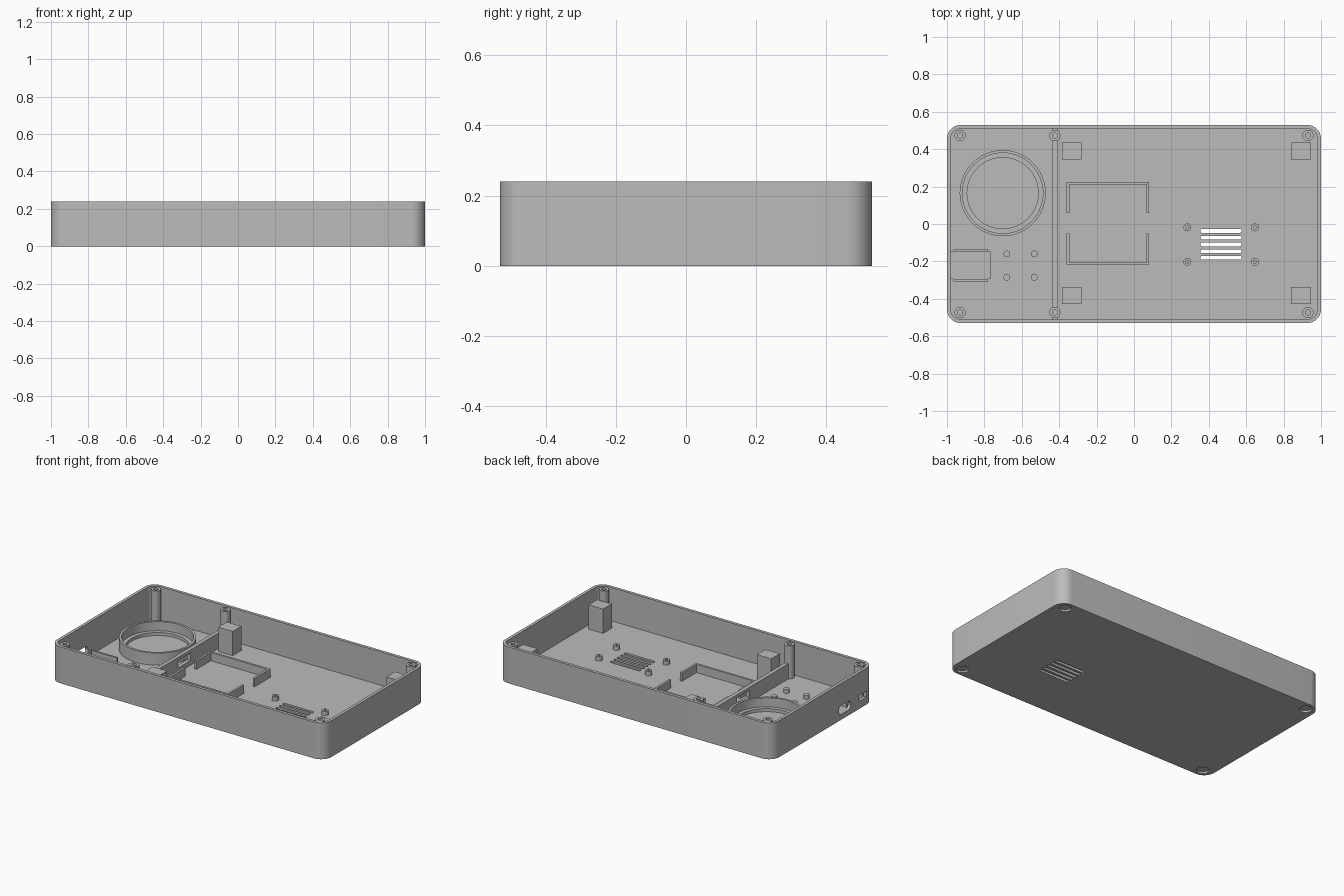
import bpy, bmesh, math
from mathutils import Vector

if "Cube" in bpy.data.objects:
    bpy.data.objects.remove(bpy.data.objects["Cube"])

grey = bpy.data.materials.new("plain_grey")
grey.use_nodes = True
GREY = (0.5, 0.5, 0.5, 1)
grey.diffuse_color = GREY
grey.node_tree.nodes["Principled BSDF"].inputs["Base Color"].default_value = GREY

HEIGHT, FLOOR, WALL = 0.24, 0.02, 0.02
HX, HY = 1.0, 0.53


def finish(name, bm, smooth=True):
    bmesh.ops.recalc_face_normals(bm, faces=bm.faces)
    mesh = bpy.data.meshes.new(name)
    bm.to_mesh(mesh)
    bm.free()
    mesh.materials.append(grey)
    ob = bpy.data.objects.new(name, mesh)
    bpy.context.collection.objects.link(ob)
    if smooth:
        shade(ob)
    return ob


def shade(ob):
    bpy.ops.object.select_all(action='DESELECT')
    ob.select_set(True)
    bpy.context.view_layer.objects.active = ob
    bpy.ops.object.shade_smooth_by_angle(angle=math.radians(30))


def prism(name, pts, depth):
    """Extrude a closed outline of 3D points along a vector."""
    bm = bmesh.new()
    face = bm.faces.new([bm.verts.new(p) for p in pts])
    top = bmesh.ops.extrude_face_region(bm, geom=[face])["geom"]
    verts = [g for g in top if isinstance(g, bmesh.types.BMVert)]
    bmesh.ops.translate(bm, verts=verts, vec=Vector(depth))
    return finish(name, bm, False)


def rounded(hx, hy, r, steps=8):
    """Outline of a rounded rectangle around the origin."""
    pts = []
    for q, (sx, sy) in enumerate([(1, 1), (-1, 1), (-1, -1), (1, -1)]):
        for i in range(steps + 1):
            a = math.pi / 2 * (q + i / steps)
            pts.append((sx * (hx - r) + r * math.cos(a), sy * (hy - r) + r * math.sin(a)))
    return pts


def box(name, x0, x1, y0, y1, z0, z1):
    pts = [(x0, y0, z0), (x1, y0, z0), (x1, y1, z0), (x0, y1, z0)]
    return prism(name, pts, (0, 0, z1 - z0))


def lathe(name, x, y, profile, steps=32):
    """Spin a radius/height profile round a vertical axis."""
    bm = bmesh.new()
    verts = [bm.verts.new((r, 0, z)) for r, z in profile]
    edges = [bm.edges.new(pair) for pair in zip(verts, verts[1:])]
    bmesh.ops.spin(bm, geom=verts + edges, cent=(0, 0, 0), axis=(0, 0, 1),
                   angle=math.tau, steps=steps, use_duplicate=False)
    bmesh.ops.remove_doubles(bm, verts=bm.verts, dist=1e-5)
    bmesh.ops.translate(bm, verts=bm.verts, vec=(x, y, 0))
    return finish(name, bm)


def cut(ob, cutters):
    """Subtract the cutters from a part, then discard them."""
    for c in cutters:
        mod = ob.modifiers.new("cut", 'BOOLEAN')
        mod.operation, mod.solver, mod.object = 'DIFFERENCE', 'EXACT', c
    deps = bpy.context.evaluated_depsgraph_get()
    ob.data = bpy.data.meshes.new_from_object(ob.evaluated_get(deps))
    ob.modifiers.clear()
    for c in cutters:
        bpy.data.objects.remove(c)
    shade(ob)


# Case: rounded tray
case = prism("case", [(x, y, 0) for x, y in rounded(HX, HY, 0.075)], (0, 0, HEIGHT))
cutters = [prism("cavity_cutter",
                 [(x, y, FLOOR) for x, y in rounded(HX - WALL, HY - WALL, 0.055)],
                 (0, 0, HEIGHT))]
# Speaker vents through the floor
for i in range(5):
    y = -0.037 - 0.036 * i
    cutters.append(prism("vent_cutter", [(px + 0.465, py + y, -0.05) for px, py in
                                         rounded(0.11, 0.01, 0.008, 3)], (0, 0, 0.1)))
# Shallow foot recesses underneath
for sx in (-1, 1):
    for sy in (-1, 1):
        cutters.append(lathe("recess_cutter", sx * 0.93, sy * 0.473,
                             [(0, -0.02), (0.038, -0.02), (0.038, 0.012), (0, 0.012)]))
# Connector slot and switch opening in the end wall
cutters.append(prism("slot_cutter", [(-1.05, py - 0.225, pz + 0.065) for py, pz in
                                     rounded(0.062, 0.03, 0.029)], (0.1, 0, 0)))
cutters.append(box("switch_cutter", -1.05, -0.95, -0.45, -0.375, 0.05, 0.09))
cut(case, cutters)

# Divider with a cable window
divider = box("divider", -0.435, -0.41, -0.512, 0.512, FLOOR - 0.005, 0.12)
cut(divider, [box("window_cutter", -0.5, -0.35, -0.04, 0.09, 0.05, 0.1)])

# Screw posts with blind holes
for x in (-0.93, -0.423, 0.93):
    for sy in (-1, 1):
        lathe("screw_post", x, sy * 0.473,
              [(0, 0.12), (0.014, 0.12), (0.014, 0.237), (0.03, 0.237), (0.03, 0.018), (0, 0.018)])

# Round holder: tall rim with an inner ledge
lathe("round_holder", -0.702, 0.165,
      [(0.19, 0.018), (0.19, 0.04), (0.215, 0.04), (0.215, 0.1),
       (0.23, 0.1), (0.23, 0.018)], 64)

# Support blocks
for x0 in (-0.385, 0.84):
    for y0 in (-0.427, 0.345):
        box("support_block", x0, x0 + 0.105, y0, y0 + 0.09, FLOOR - 0.005, 0.18)

# Pair of U-shaped retaining brackets
T = 0.014
for name, outer, end in (("rear_bracket", 0.225, 0.06), ("front_bracket", -0.217, -0.052)):
    s = math.copysign(T, outer)
    outline = [(-0.36, end), (-0.36, outer), (0.08, outer), (0.08, end),
               (0.08 - T, end), (0.08 - T, outer - s), (-0.36 + T, outer - s), (-0.36 + T, end)]
    prism(name, [(x, y, FLOOR - 0.005) for x, y in outline], (0, 0, 0.06))

# Speaker pegs with pilot holes
for x in (0.285, 0.647):
    for y in (-0.018, -0.202):
        lathe("speaker_peg", x, y, [(0, 0.025), (0.008, 0.025), (0.008, 0.048),
                                    (0.021, 0.048), (0.021, 0.018), (0, 0.018)], 24)

# Small locating pegs
for x in (-0.68, -0.533):
    for y in (-0.16, -0.285):
        lathe("locating_peg", x, y, [(0, 0.045), (0.018, 0.045), (0.018, 0.018), (0, 0.018)], 24)

# Connector platform between two side rails
box("connector_platform", -0.985, -0.768, -0.295, -0.148, FLOOR - 0.005, 0.032)
for y0 in (-0.307, -0.148):
    box("connector_rail", -0.965, -0.78, y0, y0 + 0.012, FLOOR - 0.005, 0.06)
